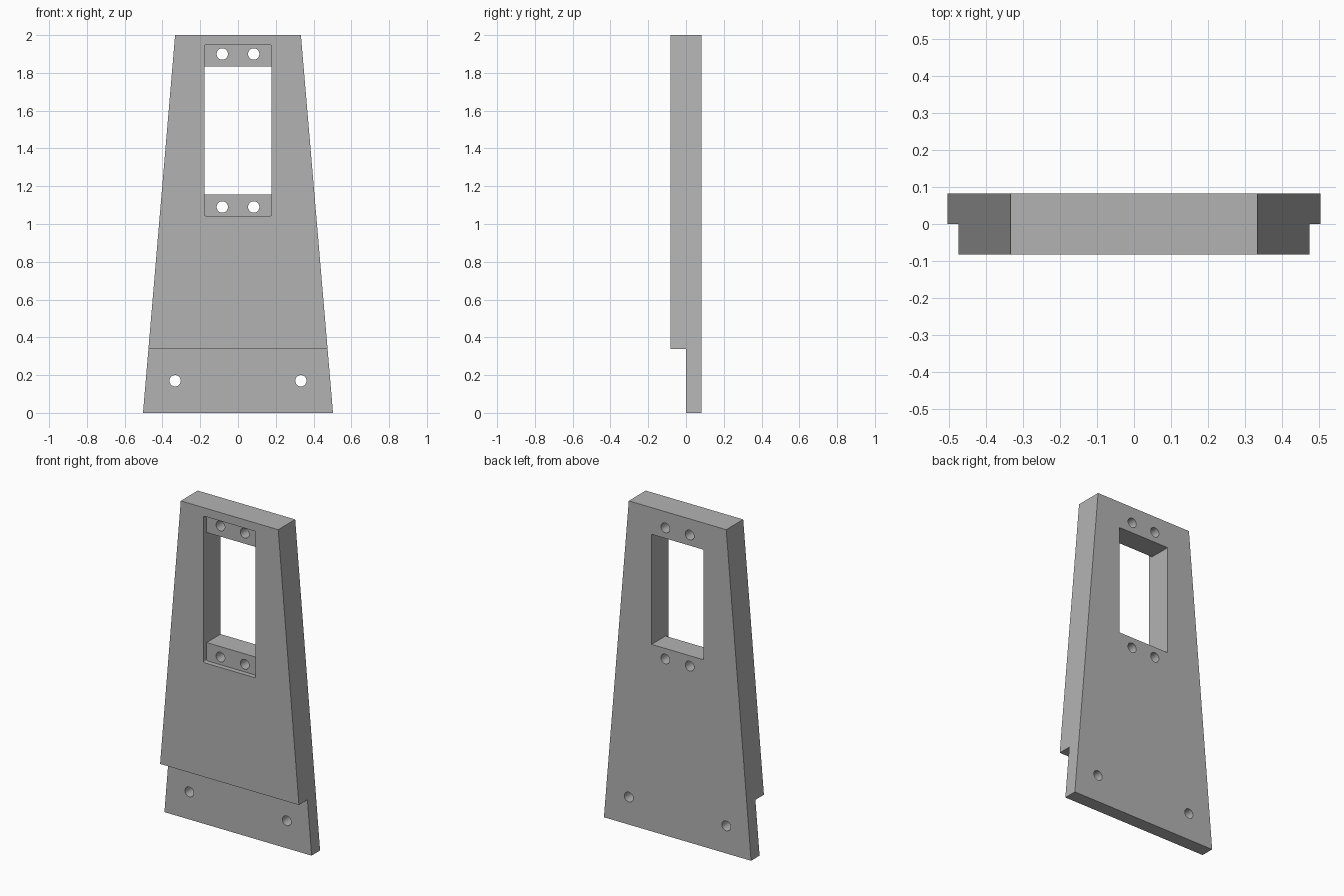
import bpy, bmesh, math
from mathutils import Matrix, Vector

old = bpy.data.objects.get("Cube")
if old:
    bpy.data.objects.remove(old, do_unlink=True)

BOTTOM_HALF, TOP_HALF, HEIGHT = 0.503, 0.333, 2.0
HALF_DEPTH, STEP_Z = 0.083, 0.337
HOLE_RADIUS = 0.03

grey = bpy.data.materials.new("plain grey")
grey.use_nodes = True
colour = (0.45, 0.45, 0.45, 1)
grey.diffuse_color = colour
grey.node_tree.nodes["Principled BSDF"].inputs["Base Color"].default_value = colour


def make_object(name, bm):
    bmesh.ops.recalc_face_normals(bm, faces=bm.faces)
    mesh = bpy.data.meshes.new(name)
    bm.to_mesh(mesh)
    bm.free()
    mesh.materials.append(grey)
    obj = bpy.data.objects.new(name, mesh)
    bpy.context.collection.objects.link(obj)
    return obj


def box(name, half_x, y0, y1, z0, z1, corner=0):
    bm = bmesh.new()
    bmesh.ops.create_cube(bm, size=1)
    bmesh.ops.scale(bm, vec=(2 * half_x, y1 - y0, z1 - z0), verts=bm.verts)
    bmesh.ops.translate(bm, vec=(0, (y0 + y1) / 2, (z0 + z1) / 2), verts=bm.verts)
    if corner:
        edges = [e for e in bm.edges
                 if abs((e.verts[0].co - e.verts[1].co).normalized().y) > 0.9]
        bmesh.ops.bevel(bm, geom=edges, offset=corner, segments=4,
                        profile=0.5, affect='EDGES')
    return make_object(name, bm)


def half_width(z):
    return BOTTOM_HALF + (TOP_HALF - BOTTOM_HALF) * z / HEIGHT


# Tapered plate: stepped side profile pulled across x, then narrowed with height
profile = [(0, 0), (HALF_DEPTH, 0), (HALF_DEPTH, HEIGHT),
           (-HALF_DEPTH, HEIGHT), (-HALF_DEPTH, STEP_Z), (0, STEP_Z)]
bm = bmesh.new()
sides = [[bm.verts.new((s * half_width(z), y, z)) for y, z in profile] for s in (-1, 1)]
for side in sides:
    bm.faces.new(side)
for i in range(len(profile)):
    j = (i + 1) % len(profile)
    bm.faces.new((sides[0][i], sides[0][j], sides[1][j], sides[1][i]))
plate = make_object("tapered_plate", bm)

# Window and the shallow seat around it
cutters = [box("window_cutter", 0.177, -0.2, 0.2, 1.155, 1.835),
           box("seat_cutter", 0.178, -0.2, -HALF_DEPTH + 0.03, 1.043, 1.948, 0.008)]

# Screw holes
bm = bmesh.new()
for x, z in ((0.083, 1.9), (0.083, 1.09), (0.333, 0.17)):
    for s in (-1, 1):
        place = Matrix.Translation(Vector((s * x, 0, z))) @ Matrix.Rotation(math.pi / 2, 4, 'X')
        bmesh.ops.create_cone(bm, cap_ends=True, segments=32, radius1=HOLE_RADIUS,
                              radius2=HOLE_RADIUS, depth=0.5, matrix=place)
cutters.append(make_object("screw_hole_cutter", bm))

# Cut the openings, then drop the cutters
bpy.context.view_layer.objects.active = plate
plate.select_set(True)
for cutter in cutters:
    cutter.hide_render = True
    cut = plate.modifiers.new(cutter.name, 'BOOLEAN')
    cut.operation, cut.solver, cut.object = 'DIFFERENCE', 'EXACT', cutter
    bpy.ops.object.modifier_apply(modifier=cut.name)
    bpy.data.objects.remove(cutter, do_unlink=True)

bpy.ops.object.shade_smooth_by_angle(angle=math.radians(30))
